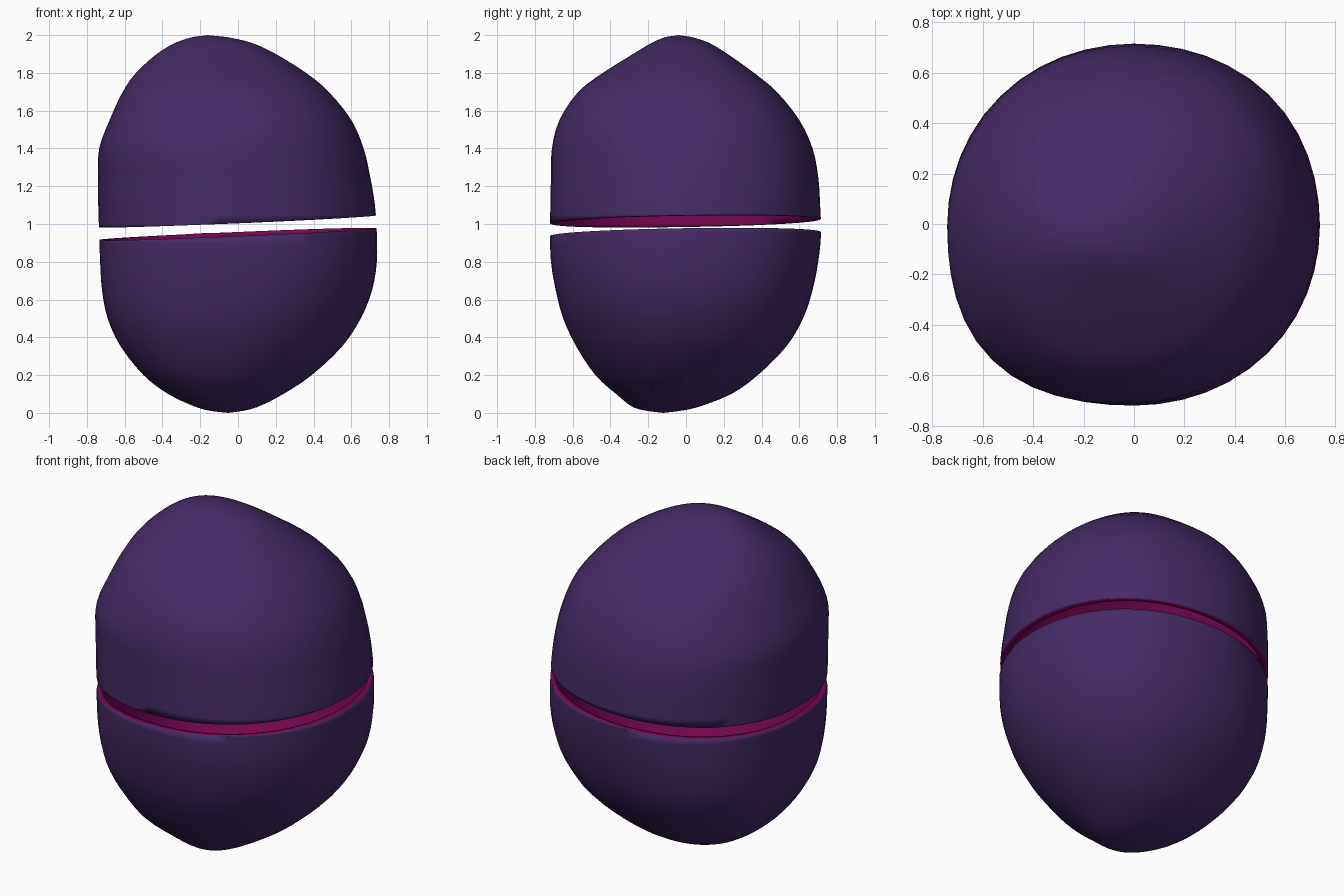
import bpy, bmesh, math
from mathutils import Vector

if "Cube" in bpy.data.objects:
    bpy.data.objects.remove(bpy.data.objects["Cube"])

SEG = 48
SUB = 3
# Cross-sections: z, x min, x max, y min, y max
RINGS = [
    (.008, -.13, .01, -.19, -.05), (.03, -.22, .10, -.28, .06), (.10, -.37, .24, -.37, .24),
    (.20, -.50, .39, -.48, .38), (.35, -.62, .55, -.58, .53), (.50, -.69, .65, -.65, .62),
    (.65, -.72, .71, -.69, .67), (.80, -.73, .735, -.715, .70), (.95, -.735, .735, -.72, .715),
    (1.10, -.74, .725, -.718, .71), (1.25, -.74, .70, -.715, .70), (1.40, -.735, .665, -.71, .67),
    (1.55, -.68, .60, -.67, .60), (1.70, -.61, .48, -.57, .48), (1.80, -.54, .36, -.44, .36),
    (1.90, -.43, .20, -.28, .22), (1.96, -.33, .07, -.18, .12), (1.99, -.24, -.06, -.11, .03)]
BOTTOM, TOP = (-.05, -.12, 0), (-.16, -.04, 2)
# Diagonal bulges by height: z, back right, back left, front left, front right
BULGE = [(0, .03, .03, .03, 0), (.2, .05, .05, .07, 0), (.6, .04, .04, .07, .01),
         (.95, .02, .01, .06, .01), (1.4, .03, .01, .06, .01), (1.6, .05, .01, .03, .01),
         (1.75, .05, .02, 0, .02), (2, .03, .02, 0, .02)]


def material(name, rgb):
    m = bpy.data.materials.new(name)
    m.diffuse_color = (*rgb, 1)
    m.use_nodes = True
    m.node_tree.nodes["Principled BSDF"].inputs["Base Color"].default_value = m.diffuse_color
    return m


purple = material("dark purple skin", (.058, .023, .134))
magenta = material("magenta inner wall", (.18, .002, .085))


def smooth_rings():
    # Catmull-Rom refinement of the section table
    r = [Vector(x) for x in RINGS]
    out = []
    for i in range(len(r) - 1):
        a, b, c, d = r[max(i - 1, 0)], r[i], r[i + 1], r[min(i + 2, len(r) - 1)]
        for k in range(SUB):
            t = k / SUB
            out.append(b + (c - a) * (t / 2) + (2 * a - 5 * b + 4 * c - d) * (t * t / 2)
                       + (3 * b - a - 3 * c + d) * (t ** 3 / 2))
    return out + [r[-1]]


def bulge(z, angle):
    for lo, hi in zip(BULGE, BULGE[1:]):
        if z <= hi[0]:
            break
    t = (z - lo[0]) / (hi[0] - lo[0])
    q = 1 + int(angle / (math.pi / 2)) % 4
    return 1 + (lo[q] + (hi[q] - lo[q]) * t) * math.sin(2 * angle) ** 2


def half(name, cut_z, keep_upper):
    bm = bmesh.new()
    # Whole lopsided egg lofted through the sections
    loops = []
    for z, x0, x1, y0, y1 in smooth_rings():
        ring = []
        for i in range(SEG):
            a = 2 * math.pi * (i + .01) / SEG
            k = bulge(z, a)
            ring.append(bm.verts.new(((x0 + x1) / 2 + (x1 - x0) / 2 * k * math.cos(a),
                                      (y0 + y1) / 2 + (y1 - y0) / 2 * k * math.sin(a), z)))
        loops.append(ring)
    low, high = bm.verts.new(BOTTOM), bm.verts.new(TOP)
    for i in range(SEG):
        j = (i + 1) % SEG
        for a, b in zip(loops, loops[1:]):
            bm.faces.new((a[i], a[j], b[j], b[i]))
        bm.faces.new((low, loops[0][j], loops[0][i]))
        bm.faces.new((high, loops[-1][i], loops[-1][j]))
    # Slightly tilted slice that leaves an open bowl
    normal = Vector((-.042, -.015, 1)).normalized()
    bmesh.ops.bisect_plane(bm, geom=bm.verts[:] + bm.edges[:] + bm.faces[:], dist=1e-3,
                           plane_co=(0, 0, cut_z), plane_no=normal,
                           clear_inner=keep_upper, clear_outer=not keep_upper)
    for f in bm.faces:
        f.smooth = True
    mesh = bpy.data.meshes.new(name)
    bm.to_mesh(mesh)
    bm.free()
    mesh.materials.append(purple)
    mesh.materials.append(magenta)
    ob = bpy.data.objects.new(name, mesh)
    bpy.context.collection.objects.link(ob)
    # Shell thickness with a coloured inside and rim
    s = ob.modifiers.new("shell", 'SOLIDIFY')
    s.thickness = .03
    s.offset = -1
    s.material_offset = 1
    s.material_offset_rim = 1


half("lower_half", .947, False)
half("upper_half", 1.015, True)
